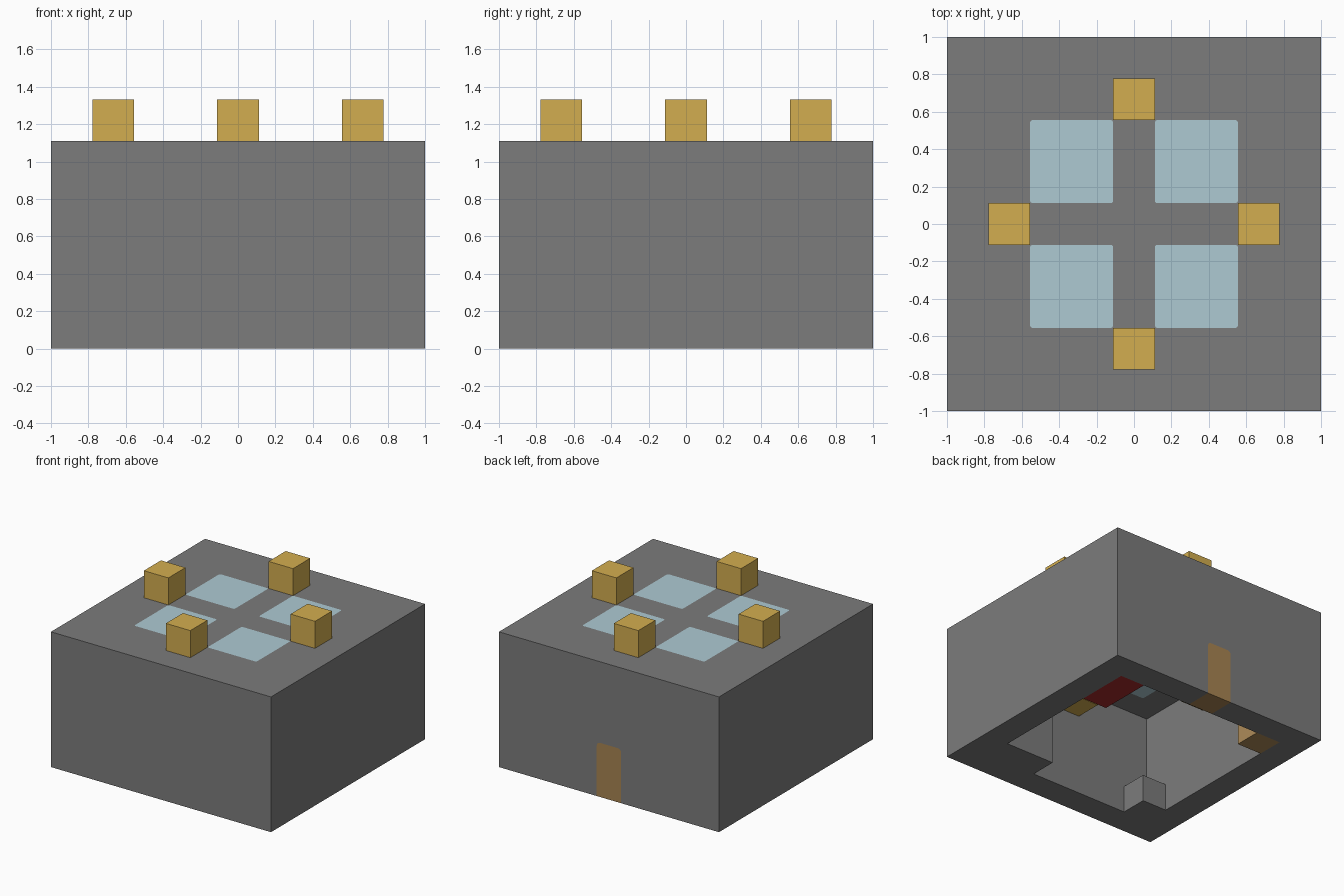
import bpy
import bmesh
from mathutils import Vector

if "Cube" in bpy.data.objects:
    bpy.data.objects.remove(bpy.data.objects["Cube"], do_unlink=True)

U = 2 / 9      # one building block
W = 3.5 * U    # half width of the room
CEIL = 4 * U
ROOF = 5 * U


def material(name, colour):
    m = bpy.data.materials.new(name)
    m.use_nodes = True
    rgba = (*colour, 1)
    m.diffuse_color = rgba
    m.node_tree.nodes["Principled BSDF"].inputs["Base Color"].default_value = rgba
    return m


stone = material("stone grey", (0.2, 0.2, 0.2))
gold = material("lamp gold", (0.65, 0.42, 0.08))
glass = material("pale blue glass", (0.42, 0.59, 0.65))
door_wood = material("door brown", (0.39, 0.23, 0.085))
table_wood = material("table brown", (0.42, 0.26, 0.1))
red = material("bed red", (0.38, 0.025, 0.025))


def box(name, lo, hi, mat, round_axis=None, radius=0.0, top_only=False):
    """Box between two corners; edges along round_axis may be rounded."""
    lo, hi = Vector(lo), Vector(hi)
    size, mid = hi - lo, (lo + hi) / 2
    bm = bmesh.new()
    bmesh.ops.create_cube(bm, size=1)
    for v in bm.verts:
        v.co = mid + v.co * size
    if round_axis is not None:
        edges = []
        for e in bm.edges:
            a, b = (v.co for v in e.verts)
            along = abs((a - b)[round_axis]) > 1e-4
            if along and (not top_only or a.z > mid.z):
                edges.append(e)
        bmesh.ops.bevel(bm, geom=edges, offset=radius, segments=4,
                        profile=0.5, affect='EDGES')
    bmesh.ops.recalc_face_normals(bm, faces=bm.faces)
    mesh = bpy.data.meshes.new(name)
    bm.to_mesh(mesh)
    bm.free()
    mesh.materials.append(mat)
    ob = bpy.data.objects.new(name, mesh)
    bpy.context.collection.objects.link(ob)
    return ob


# Hollow house shell, open underneath
shell = box("house_shell", (-1, -1, 0), (1, 1, ROOF), stone)


def cut(cutter):
    cutter.hide_render = True
    cutter.hide_viewport = True
    mod = shell.modifiers.new(cutter.name, 'BOOLEAN')
    mod.operation = 'DIFFERENCE'
    mod.solver = 'EXACT'
    mod.object = cutter


cut(box("room_cutter", (-W, -W, -U), (W, W, CEIL), stone))

# Four rounded skylights filling the roof thickness
for sx in (-1, 1):
    for sy in (-1, 1):
        x, y = sx * 1.5 * U, sy * 1.5 * U
        for part, extra in (("skylight", 0), ("skylight_cutter", 0.05)):
            ob = box(part, (x - U, y - U, CEIL - extra),
                     (x + U, y + U, ROOF + extra), glass, 2, 0.014)
            if extra:
                cut(ob)

# Door through the back wall
for part, extra in (("back_door", 0), ("door_cutter", 0.05)):
    ob = box(part, (-U / 2, W - extra, -extra), (U / 2, 1 + extra, 2 * U),
             door_wood, 1, 0.03, True)
    if extra:
        cut(ob)


def block(name, x, y, z, mat, sx=1, sy=1, sz=1):
    """Block given by its centre and base, sized in building units."""
    h = Vector((sx, sy, 0)) * U / 2
    base = Vector((x, y, z)) * U
    box(name, base - h, base + h + Vector((0, 0, sz * U)), mat)


# Lamp cubes on the roof and below the ceiling
for x, y in ((3, 0), (-3, 0), (0, 3), (0, -3)):
    block("roof_lamp", x, y, 5, gold)
    block("ceiling_lamp", x, y, 3, gold)

# Furniture
block("bed", 3, 2.5, 0, red, 1, 2, 0.56)
block("table", -3, 3, 0, table_wood)
block("stove", -3, -3, 0, stone)
block("cupboard", 2.5, -3, 0, stone, 2, 1, 2)
